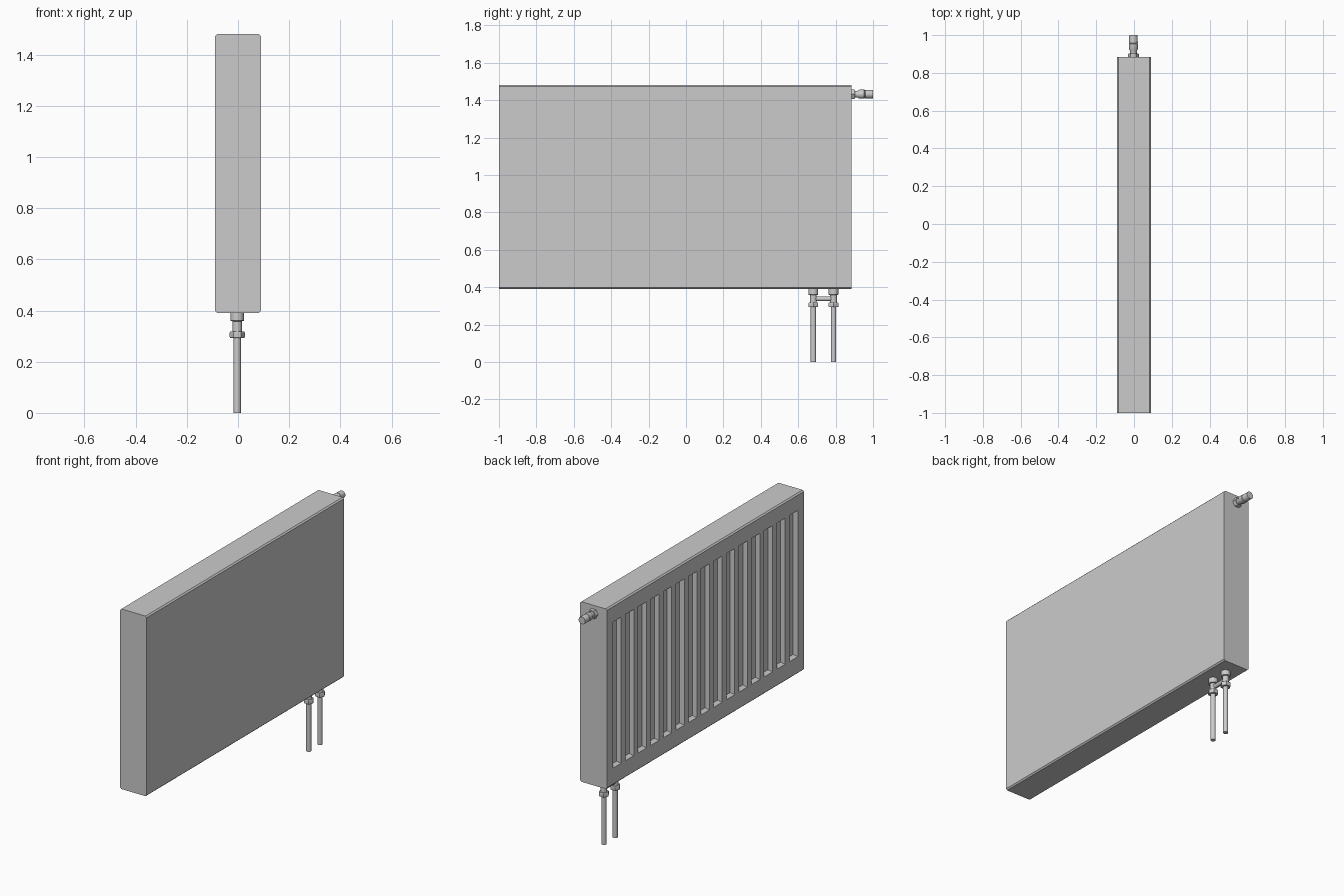
import bpy, bmesh, math
from mathutils import Matrix, Vector

if "Cube" in bpy.data.objects:
    bpy.data.objects.remove(bpy.data.objects["Cube"])

Y0, Y1, Z0, Z1, HX = -1.0, 0.885, 0.39, 1.48, 0.089
CH = 0.008                      # small edge chamfer
N, MARGIN, GW = 15, 0.058, 0.08  # grooves: count, side margin, width
GZ0, GZ1, DEPTH = 0.495, 1.38, 0.022


def finish(bm, name, smooth=False):
    bmesh.ops.recalc_face_normals(bm, faces=bm.faces[:])
    me = bpy.data.meshes.new(name)
    bm.to_mesh(me)
    bm.free()
    ob = bpy.data.objects.new(name, me)
    bpy.context.collection.objects.link(ob)
    if smooth:
        bpy.context.view_layer.objects.active = ob
        ob.select_set(True)
        bpy.ops.object.shade_smooth_by_angle(angle=math.radians(35))
        ob.select_set(False)
    return ob


def turned(name, profile, origin, axis, sides=24, spin=0.0):
    """Closed solid of revolution; profile is (distance along axis, radius)."""
    bm = bmesh.new()
    rot = Vector((0, 0, 1)).rotation_difference(Vector(axis)).to_matrix().to_4x4()
    mat = Matrix.Translation(origin) @ rot
    rings = []
    for h, r in profile:
        ring = []
        for i in range(sides):
            a = 2 * math.pi * i / sides + spin
            ring.append(bm.verts.new(mat @ Vector((r * math.cos(a), r * math.sin(a), h))))
        rings.append(ring)
    for a, b in zip(rings, rings[1:]):
        for i in range(sides):
            j = (i + 1) % sides
            bm.faces.new((a[i], a[j], b[j], b[i]))
    bm.faces.new(rings[0][::-1])
    bm.faces.new(rings[-1])
    return finish(bm, name, smooth=sides > 8)


# radiator body: grooved -x panel, chamfered long edges, flat +x panel
bm = bmesh.new()
pitch = (Y1 - Y0 - 2 * MARGIN - GW) / (N - 1)
ys = [Y0]
for i in range(N):
    ys += [Y0 + MARGIN + i * pitch, Y0 + MARGIN + i * pitch + GW]
ys.append(Y1)
zs = [Z0 + CH, GZ0, GZ1, Z1 - CH]
grid = [[bm.verts.new((-HX, y, z)) for z in zs] for y in ys]
grooves = []
for i in range(len(ys) - 1):
    for j in range(3):
        f = bm.faces.new((grid[i][j], grid[i][j + 1], grid[i + 1][j + 1], grid[i + 1][j]))
        if j == 1 and i % 2 == 1:
            grooves.append(f)
bm.normal_update()
sign = -1 if grooves[0].normal.x < 0 else 1
edges = [e for e in bm.edges if e.is_boundary]
bmesh.ops.inset_individual(bm, faces=grooves, thickness=0.012, depth=sign * DEPTH,
                           use_even_offset=True)
for x, dz in ((-HX + CH, CH), (HX - CH, 0), (HX, -CH)):
    out = bmesh.ops.extrude_edge_only(bm, edges=edges)["geom"]
    verts = [g for g in out if isinstance(g, bmesh.types.BMVert)]
    edges = [g for g in out if isinstance(g, bmesh.types.BMEdge)]
    zlo, zhi = min(v.co.z for v in verts), max(v.co.z for v in verts)
    for v in verts:
        v.co.x = x
        if abs(v.co.z - zlo) < 1e-5:
            v.co.z -= dz
        elif abs(v.co.z - zhi) < 1e-5:
            v.co.z += dz
bmesh.ops.contextual_create(bm, geom=edges)
# keep grooves sunk into the body
for v in bm.verts:
    if v.co.x < -HX - 1e-5:
        v.co.x = -2 * HX - v.co.x
finish(bm, "radiator_body")

# supply and return pipes with their fittings
for name, y in (("supply", 0.681), ("return", 0.789)):
    turned(name + "_pipe", [(0, 0.0142), (0.30, 0.0142)], (-0.003, y, 0), (0, 0, 1))
    turned(name + "_connector", [(0.31, 0.018), (0.358, 0.018), (0.36, 0.026), (0.392, 0.026)],
           (-0.003, y, 0), (0, 0, 1))
    turned(name + "_nut", [(0.293, 0.027), (0.297, 0.03), (0.314, 0.03), (0.318, 0.027)],
           (-0.003, y, 0), (0, 0, 1), sides=6)
# bridge joining both connectors
turned("connector_bridge", [(0, 0.012), (0.108, 0.012)], (-0.003, 0.681, 0.338), (0, 1, 0))

# thermostatic valve on the +y end
valve = (-0.003, Y1, 1.432)
turned("valve_nut", [(-0.002, 0.029), (0.014, 0.029), (0.018, 0.026)], valve, (0, 1, 0), sides=6)
turned("valve_body", [(0.015, 0.018), (0.032, 0.018), (0.042, 0.024), (0.068, 0.024), (0.072, 0.02)],
       valve, (0, 1, 0))
turned("valve_knob", [(0.07, 0.019), (0.074, 0.023), (0.115, 0.022)], valve, (0, 1, 0), sides=16)
